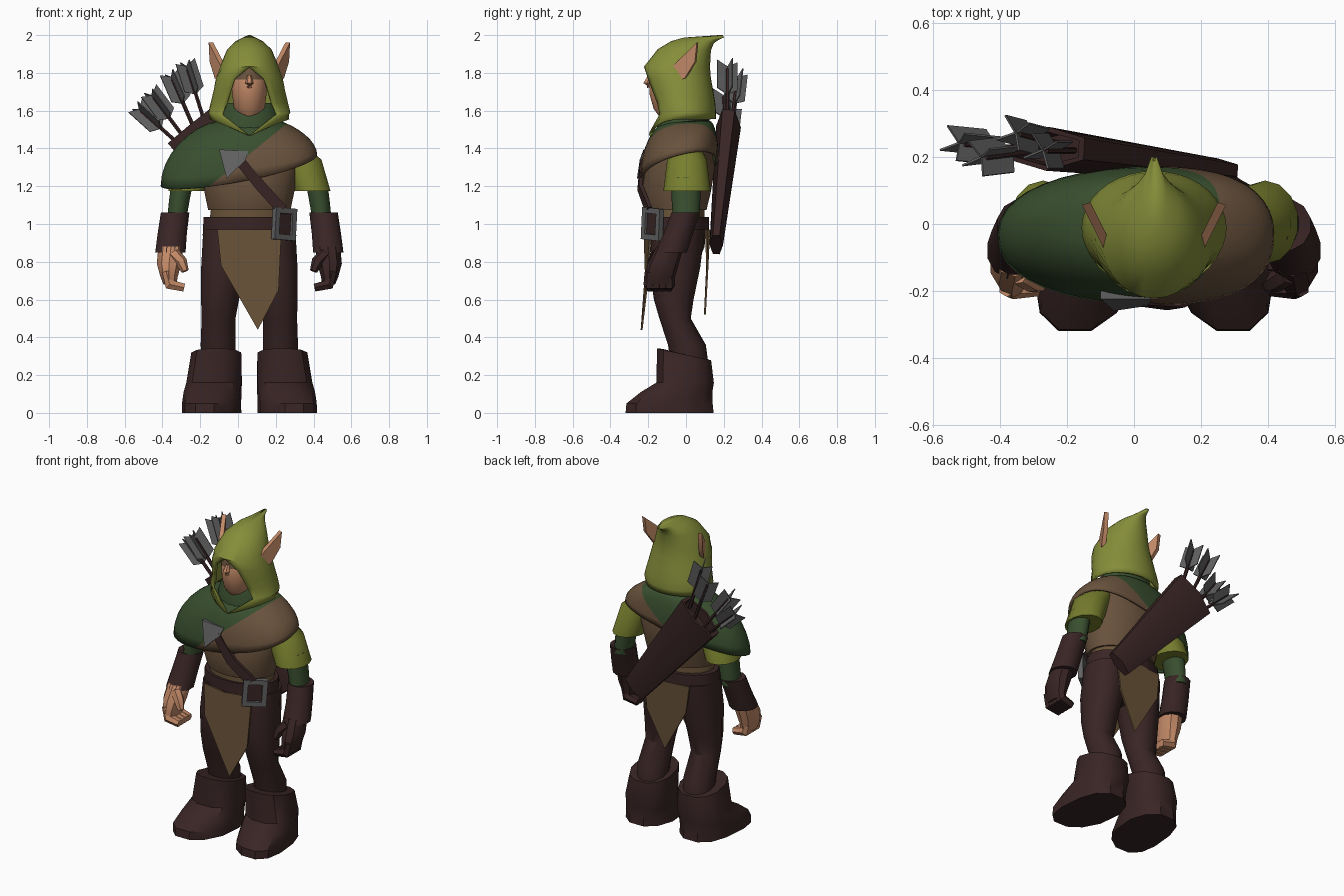
import bpy, bmesh
from math import sin, cos, pi, radians, asin, copysign
from mathutils import Vector, Matrix

cube = bpy.data.objects.get("Cube")
if cube:
    bpy.data.objects.remove(cube)

CX = 0.06      # the body's own centre line
SIDES = (("right", -1), ("left", 1))
made = []


def material(name, r, g, b):
    m = bpy.data.materials.new(name)
    m.use_nodes = True
    m.diffuse_color = (r, g, b, 1)
    m.node_tree.nodes["Principled BSDF"].inputs["Base Color"].default_value = (r, g, b, 1)
    return m


leather = material("dark leather", .041, .018, .018)
brown = material("brown cloth", .14, .084, .046)
khaki = material("khaki cloth", .14, .085, .04)
lime = material("lime cloth", .235, .27, .042)
olive = material("olive cloth", .185, .21, .027)
green = material("forest green", .04, .077, .028)
skin = material("skin", .54, .25, .135)
steel = material("grey steel", .12, .12, .12)


def finish(name, bm, mats, rule=None, thick=0):
    bmesh.ops.remove_doubles(bm, verts=bm.verts, dist=.0005)
    bmesh.ops.recalc_face_normals(bm, faces=bm.faces)
    if rule:
        for f in bm.faces:
            f.material_index = rule(f)
    me = bpy.data.meshes.new(name)
    bm.to_mesh(me)
    bm.free()
    for m in mats:
        me.materials.append(m)
    ob = bpy.data.objects.new(name, me)
    bpy.context.collection.objects.link(ob)
    if thick:
        mod = ob.modifiers.new("thickness", "SOLIDIFY")
        mod.thickness = thick
        mod.offset = 0
    made.append(ob)
    return ob


def skin_rows(rows, closed=True, caps=True):
    bm = bmesh.new()
    rows = [[bm.verts.new(p) for p in row] for row in rows]
    n = len(rows[0])
    for a, b in zip(rows, rows[1:]):
        for i in range(n if closed else n - 1):
            j = (i + 1) % n
            bm.faces.new((a[i], a[j], b[j], b[i]))
    if caps:
        bm.faces.new(rows[0])
        bm.faces.new(rows[-1])
    return bm


def boxy(angle, power):
    c, s = cos(angle), sin(angle)
    return copysign(abs(c) ** power, c), copysign(abs(s) ** power, s)


def loft(name, rings, mats, n=14, square=1, side=0, rule=None, matrix=None):
    """Stacked ellipses (x, y, z, rx, ry, tilt, toe); x is mirrored about CX when side is set."""
    rows = []
    for x, y, z, rx, ry, *extra in rings:
        tilt, toe = (extra + [0, 0])[:2]
        row = []
        for i in range(n):
            c, s = boxy(2 * pi * (i + .5) / n, square)
            px = x + rx * c + toe * max(-s, 0)
            row.append(Vector((CX + side * px if side else px, y + ry * s, z + tilt * s)))
        rows.append(row)
    bm = skin_rows(rows)
    if matrix:
        bm.transform(matrix)
    return finish(name, bm, mats, rule)


def tube(name, pts, radii, mat, n=6):
    pts = [Vector(p) for p in pts]
    rows = []
    for k, (p, r) in enumerate(zip(pts, radii)):
        d = pts[min(k + 1, len(pts) - 1)] - pts[max(k - 1, 0)]
        q = d.to_track_quat("Z", "Y")
        rows.append([p + q @ Vector((r * cos(2 * pi * i / n), r * sin(2 * pi * i / n), 0))
                     for i in range(n)])
    return finish(name, skin_rows(rows), [mat])


def sheet(name, pts, push, mat):
    """Flat outline extruded along the push vector."""
    return finish(name, skin_rows([[Vector(p) for p in pts],
                                   [Vector(p) + Vector(push) for p in pts]]), [mat])


def frame(origin, axis, turn=0):
    w = axis.normalized()
    u = Vector((0, 1, 0)).cross(w).normalized()
    m = Matrix((u, w.cross(u), w)).transposed().to_4x4()
    return Matrix.Translation(origin) @ m @ Matrix.Rotation(turn, 4, "Z")


# Legs, boots, arms, hands and ears, once per side
for label, s in SIDES:
    loft(label + "_leg", [(.165, .02, .25, .09, .1), (.165, .005, .36, .095, .1),
                          (.163, -.058, .5, .092, .083), (.155, -.065, .6, .103, .105),
                          (.14, -.06, .77, .118, .135), (.125, -.04, .97, .122, .14)],
         [leather], side=s)
    loft(label + "_boot", [(.193, -.087, 0, .155, .24, 0, .045), (.193, -.087, .05, .154, .235, 0, .045),
                           (.19, -.05, .11, .153, .195, 0, .03), (.185, -.005, .16, .15, .157, 0, .01),
                           (.175, -.01, .31, .136, .147, -.032),
                           (.172, -.01, .31, .11, .12, -.03)],
         [leather], n=12, square=.85, side=s)
    loft(label + "_sleeve", [(.2, 0, 1.43, .08, .07), (.275, .005, 1.34, .11, .105),
                             (.332, .005, 1.175, .1, .125), (.34, .005, 1.175, .07, .09)],
         [olive], side=s)
    loft(label + "_upper_arm", [(.35, 0, 1.25, .06, .075), (.37, 0, 1.13, .056, .076),
                                (.385, 0, 1.02, .052, .07)], [green], side=s)
    loft(label + "_bracer", [(.393, -.002, 1.055, .06, .06), (.393, -.002, 1.06, .078, .078),
                             (.408, -.04, .95, .08, .08), (.418, -.08, .85, .083, .088),
                             (.418, -.08, .85, .065, .07)], [leather], n=12, side=s)
    hand = skin if s < 0 else leather
    loft(label + "_palm", [(.415, -.085, .88, .07, .072), (.425, -.12, .79, .068, .082),
                           (.425, -.14, .72, .048, .082), (.42, -.14, .68, .036, .075)],
         [hand], n=10, side=s)
    for k in range(4):
        y = -.192 + .034 * k
        tube(f"{label}_finger_{k + 1}",
             [(CX + s * .44, y, .75), (CX + s * .422, y, .68), (CX + s * .345, y, .663)],
             [.026, .033, .024], hand)
    tube(label + "_thumb", [(CX + s * .4, -.15, .84), (CX + s * .36, -.175, .8),
                            (CX + s * .34, -.185, .75)], [.034, .032, .02], hand)
    ear = [(-.07, 1.76), (-.07, 1.83), (.065, 1.96), (.055, 1.86), (0, 1.77)]
    sheet(label + "_ear", [(CX + s * (.158 + .5 * y), y, z) for y, z in ear],
          (s * .025, -.008, 0), skin)

# Hips, belt and tunic
loft("hips", [(CX, -.05, .78, .2, .11), (CX, -.04, .88, .235, .14), (CX, -.04, 1, .235, .15)],
     [leather], n=20)
loft("waist_shirt", [(CX, -.045, 1, .215, .145), (CX, -.045, 1.13, .2, .145)], [khaki], n=20)
loft("belt", [(.055, -.04, .94, .245, .163), (.055, -.04, 1.037, .24, .163)], [leather], n=20)
loft("tunic", [(CX, -.05, 1.075, .2, .14), (CX, -.05, 1.075, .22, .16), (CX, -.052, 1.17, .24, .185),
               (CX, -.03, 1.3, .26, .185), (CX, -.02, 1.42, .24, .15)], [brown], n=24)

# Hanging cloths, front and back
sheet("front_cloth", [(-.11, -.18, .97), (.06, -.215, .97), (.23, -.18, .97), (.215, -.205, .65),
                      (.105, -.23, .44), (-.09, -.205, .78)], (0, -.01, 0), khaki)
sheet("back_cloth", [(-.1, .1, .97), (.06, .118, .97), (.22, .1, .97), (.2, .108, .76),
                     (.08, .095, .52), (-.08, .108, .8)], (0, .01, 0), khaki)

# Buckle: a plate with an inset dark window
bm = bmesh.new()
bmesh.ops.create_cube(bm, size=1)
bm.transform(Matrix.Translation((.245, -.178, 1)) @ Matrix.Rotation(radians(40), 4, "Z")
             @ Matrix.Rotation(radians(4), 4, "Y") @ Matrix.Diagonal((.145, .03, .17, 1)))
bm.normal_update()
out = Vector((sin(radians(40)), -cos(radians(40)), 0))
window = max(bm.faces, key=lambda f: f.normal.dot(out))
bmesh.ops.inset_individual(bm, faces=[window], thickness=.042, depth=0)
bmesh.ops.inset_individual(bm, faces=[window], thickness=.002, depth=-.012)
middle = window.calc_center_median()
finish("buckle", bm, [steel, leather],
       lambda f: int((f.calc_center_median() - middle).length < .001))

# Shoulder mantle: long and green on the right, short and brown on the left
rows = []
for k in range(9):
    t = k / 8 * pi / 2
    row = []
    for i in range(40):
        c, s = boxy(2 * pi * i / 40, .88)
        rx = .15 + (.257 - .055 * c) * sin(t)
        ry = .1 + .1 * sin(t)
        low = 1.283 + .082 * c + .05 * s
        fall = (1 - cos(t)) ** (1 - .25 * abs(c) - .08 * c)
        row.append((CX + rx * c, .02 - .055 * sin(t) + ry * s, 1.54 - (1.54 - low) * fall))
    rows.append(row)
bm = skin_rows(rows, caps=False)
seam, slope = Vector((0, 0, 1.32)), Vector((-.8, 0, 1))
bmesh.ops.bisect_plane(bm, geom=bm.verts[:] + bm.edges[:] + bm.faces[:], plane_co=seam,
                       plane_no=slope)
finish("shoulder_mantle", bm, [brown, green],
       lambda f: int((f.calc_center_median() - seam).dot(slope) > 0), thick=.015)
loft("cowl", [(CX, -.02, 1.42, .17, .14), (CX, -.015, 1.55, .165, .14), (CX, 0, 1.64, .14, .12)],
     [green], n=20)

# Head with a masked brow
loft("head", [(CX, -.09, 1.565, .045, .05), (CX, -.085, 1.61, .083, .088),
              (CX, -.08, 1.69, .093, .116), (CX, -.078, 1.765, .096, .12),
              (CX, -.06, 1.86, .07, .09)], [skin, brown], n=16,
     rule=lambda f: int(f.calc_center_median().z > 1.765))
tube("nose", [(CX, -.19, 1.785), (CX, -.207, 1.745), (CX, -.195, 1.725)], [.011, .022, .014], skin)

# Hood: rows of (height, half width, front, back, half opening, front dip)
hood = [(1.555, .205, -.19, .152, 0, .088), (1.59, .21, -.177, .152, .142, .03),
        (1.64, .198, -.18, .148, .118, 0), (1.7, .184, -.197, .138, .1, 0),
        (1.77, .17, -.213, .125, .075, 0), (1.83, .15, -.216, .12, 0, 0),
        (1.92, .112, -.145, .125, 0, 0), (1.962, .068, -.075, .142, 0, 0),
        (1.98, .032, -.01, .168, 0, 0), (1.994, .003, .188, .198, 0, 0)]
rows = []
for z, rx, yf, yb, gap, dip in hood:
    a = asin(gap / rx)
    row = []
    for i in range(29):
        t = -pi / 2 + a + (2 * pi - 2 * a) * i / 28
        drop = dip * (1 - abs(cos(t))) if sin(t) < 0 else 0
        row.append((CX + rx * cos(t), (yf + yb) / 2 + (yb - yf) / 2 * sin(t), z - drop))
    rows.append(row)
finish("hood", skin_rows(rows, closed=False, caps=False), [lime], thick=.014)

# Chest strap and arrowhead clasp
sheet("chest_strap", [(-.02, -.222, 1.33), (.1, -.238, 1.18), (.21, -.195, 1.06),
                      (.26, -.18, 1.09), (.15, -.23, 1.21), (.03, -.222, 1.35)],
      (0, -.02, 0), leather)
sheet("clasp", [(-.1, -.2, 1.395), (.055, -.2, 1.385), (.04, -.22, 1.34), (-.06, -.235, 1.24)],
      (0, -.025, 0), steel)

# Quiver slung across the back
base, mouth = Vector((.25, .16, .89)), Vector((-.26, .225, 1.515))
axis = mouth - base
L = axis.length
loft("quiver", [(0, 0, 0, .09, .036), (0, 0, L, .165, .066), (0, 0, L, .14, .05),
                (0, 0, L - .06, .135, .047)], [leather], n=6, matrix=frame(base, axis))

# Fletched arrows fanning out of the quiver
vane = [(0, 0), (.058, .03), (.058, .185), (0, .155), (-.058, .185), (-.058, .03)]
arrows = [((-.18, .22, 1.55), (-.265, .22, 1.82)), ((-.23, .24, 1.5), (-.345, .27, 1.765)),
          ((-.28, .22, 1.45), (-.445, .2, 1.67)), ((-.31, .22, 1.42), (-.51, .24, 1.6))]
for k, (a, b) in enumerate(arrows):
    a, b = Vector(a), Vector(b)
    d = (b - a).normalized()
    tube(f"arrow_shaft_{k + 1}", [a, b], [.011, .011], leather)
    for j in range(2):
        m = frame(b - d * .14, d, radians(25 + 90 * j))
        sheet(f"arrow_vane_{k + 1}_{j + 1}", [m @ Vector((x, 0, z)) for x, z in vane],
              m.to_3x3() @ Vector((0, .006, 0)), steel)

# Smooth shading that keeps hard edges
bpy.ops.object.select_all(action="DESELECT")
for ob in made:
    ob.select_set(True)
bpy.context.view_layer.objects.active = made[0]
bpy.ops.object.shade_smooth_by_angle(angle=radians(35))
